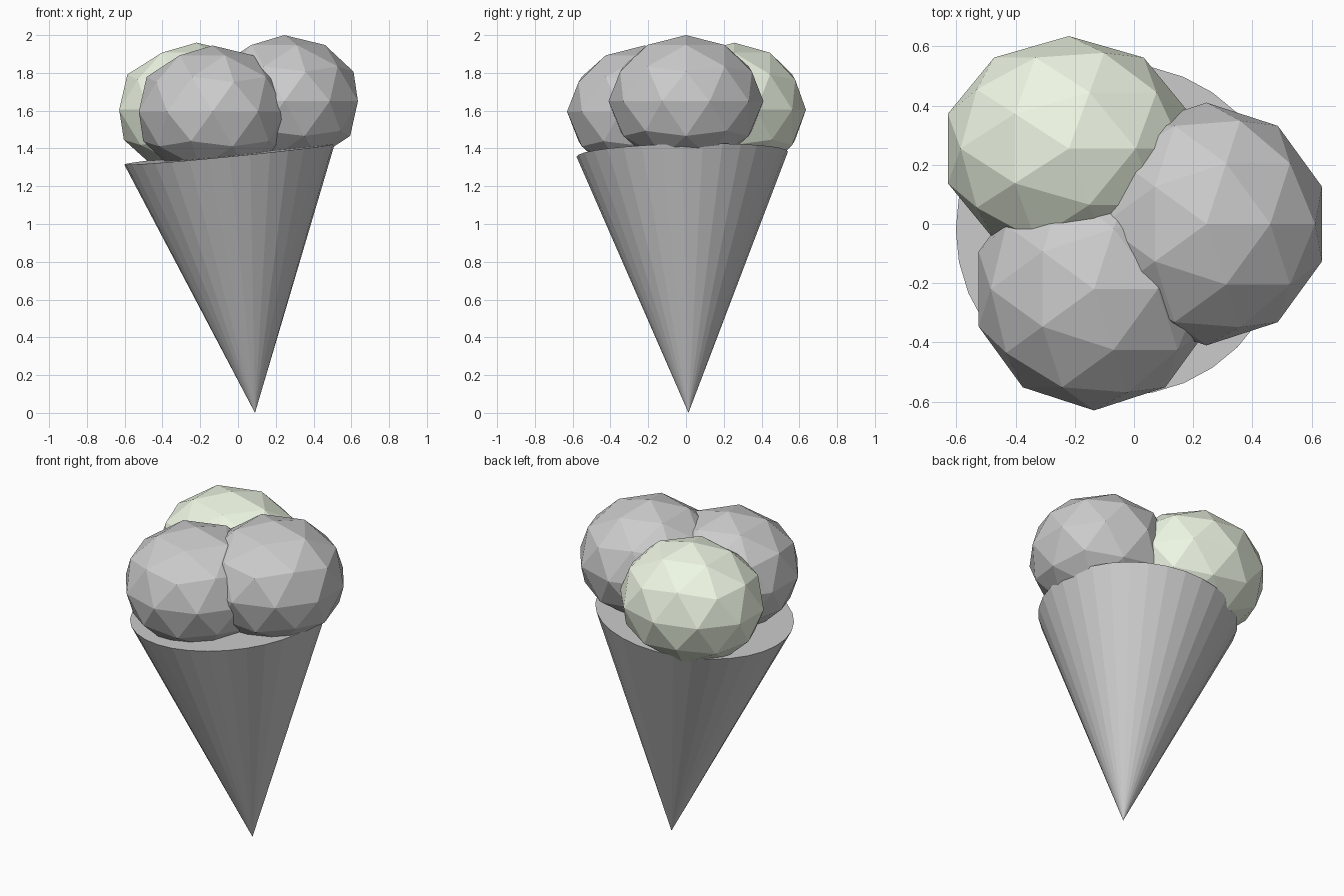
import bpy
from mathutils import Vector

if "Cube" in bpy.data.objects:
    bpy.data.objects.remove(bpy.data.objects["Cube"])

# Pale green material for one scoop
green = bpy.data.materials.new("pale_green")
green.diffuse_color = (0.85, 0.92, 0.77, 1)
green.use_nodes = True
green.node_tree.nodes["Principled BSDF"].inputs["Base Color"].default_value = green.diffuse_color


def scoop(name, center, scale, material=None):
    bpy.ops.mesh.primitive_ico_sphere_add(subdivisions=2, radius=1, location=center)
    ob = bpy.context.object
    ob.name = name
    ob.scale = scale
    if material:
        ob.data.materials.append(material)
    return ob


# Tilted wafer cone, tip on the floor, flat capped rim
tip = Vector((0.09, 0.013, 0.0))
rim = Vector((-0.045, -0.02, 1.37))
axis = rim - tip
bpy.ops.mesh.primitive_cone_add(vertices=32, radius1=0, radius2=0.56,
                                depth=axis.length, location=(tip + rim) / 2)
cone = bpy.context.object
cone.name = "cone"
cone.rotation_mode = 'QUATERNION'
cone.rotation_quaternion = Vector((0, 0, 1)).rotation_difference(axis)

# Three faceted, slightly flattened scoops
scoop("front_scoop", (-0.135, -0.22, 1.595), (0.41, 0.41, 0.35))
scoop("right_scoop", (0.245, 0, 1.65), (0.41, 0.41, 0.35))
scoop("back_scoop", (-0.22, 0.255, 1.605), (0.43, 0.38, 0.355), green)
